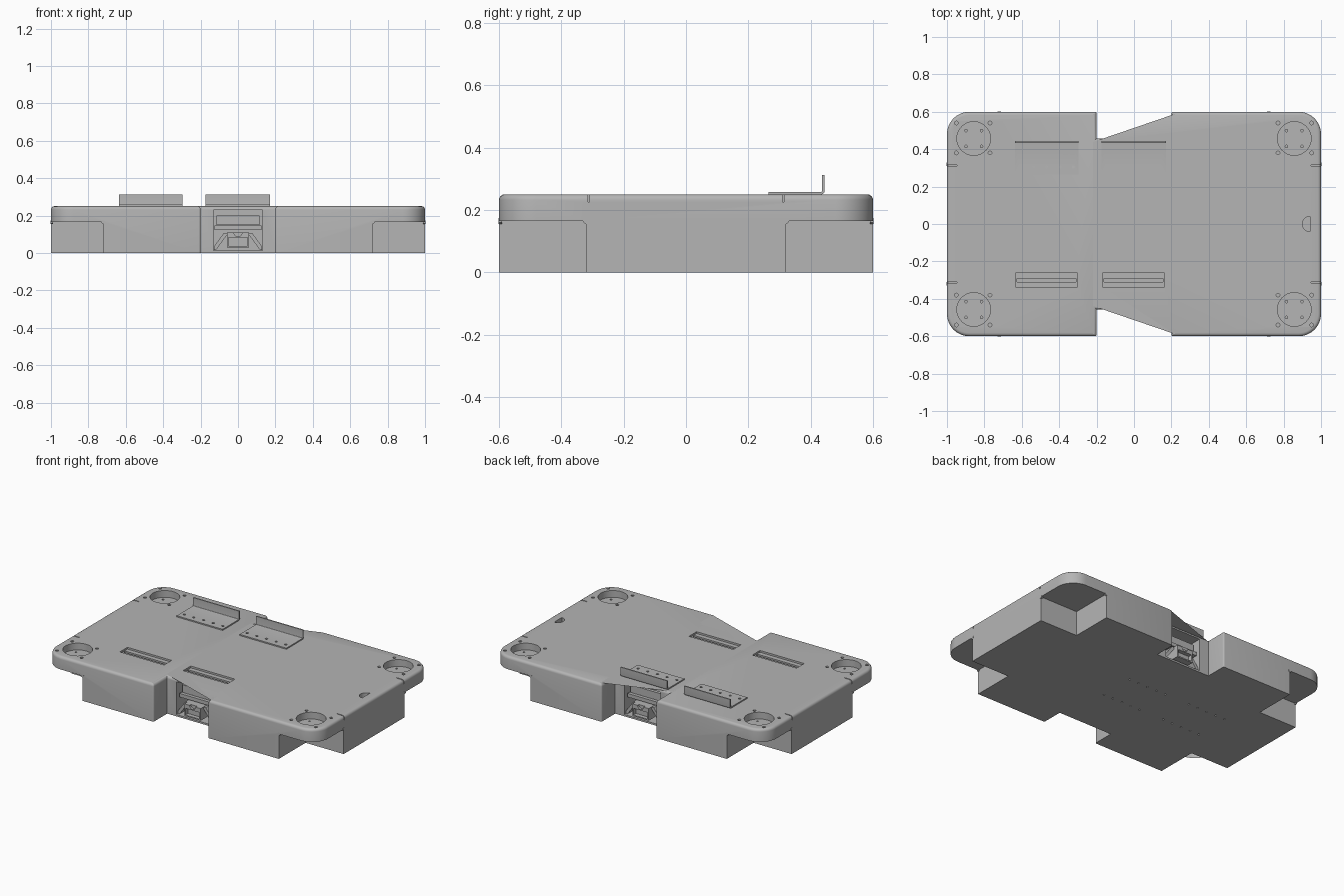
import bpy, bmesh
from math import sin, cos, pi, radians
from mathutils import Matrix, Vector

cube = bpy.data.objects.get("Cube")
if cube:
    bpy.data.objects.remove(cube, do_unlink=True)

GREY = (0.46, 0.46, 0.46, 1)
grey = bpy.data.materials.new("plain grey")
grey.use_nodes = True
grey.diffuse_color = GREY
grey.node_tree.nodes["Principled BSDF"].inputs["Base Color"].default_value = GREY


def add_box(bm, x, y, z):
    size = [b - a for a, b in (x, y, z)]
    mid = [(a + b) / 2 for a, b in (x, y, z)]
    bmesh.ops.create_cube(bm, size=1, matrix=Matrix.Translation(mid) @ Matrix.Diagonal((*size, 1)))


def add_cyl(bm, x, y, z0, z1, r, n=12):
    bmesh.ops.create_cone(bm, cap_ends=True, segments=n, radius1=r, radius2=r, depth=z1 - z0,
                          matrix=Matrix.Translation((x, y, (z0 + z1) / 2)))


def add_prism(bm, points, offset):
    """Extrude a closed loop of 3D points along an offset."""
    face = bm.faces.new([bm.verts.new(p) for p in points])
    out = bmesh.ops.extrude_face_region(bm, geom=[face])["geom"]
    top = [v for v in out if isinstance(v, bmesh.types.BMVert)]
    bmesh.ops.translate(bm, verts=top, vec=offset)
    return top


def finish(name, bm):
    bmesh.ops.recalc_face_normals(bm, faces=bm.faces)
    mesh = bpy.data.meshes.new(name)
    bm.to_mesh(mesh)
    bm.free()
    mesh.materials.append(grey)
    ob = bpy.data.objects.new(name, mesh)
    bpy.context.collection.objects.link(ob)
    return ob


def cut(ob, bm):
    """Subtract a bmesh of cutters from an object."""
    tool = finish("cutter", bm)
    tool.hide_render = True
    mod = ob.modifiers.new("cut", "BOOLEAN")
    mod.operation, mod.solver, mod.object = "DIFFERENCE", "EXACT", tool
    bpy.context.view_layer.objects.active = ob
    bpy.ops.object.modifier_apply(modifier=mod.name)
    bpy.data.objects.remove(tool, do_unlink=True)


def smooth(ob):
    bpy.ops.object.select_all(action="DESELECT")
    ob.select_set(True)
    bpy.context.view_layer.objects.active = ob
    bpy.ops.object.shade_smooth_by_angle(angle=radians(30))


def arc(cx, cy, r, a0, a1, n):
    return [(cx + r * cos(a0 + (a1 - a0) * i / n), cy + r * sin(a0 + (a1 - a0) * i / n)) for i in range(n + 1)]


SIGNS = [(sx, sy) for sx in (-1, 1) for sy in (-1, 1)]
TOP, STEP = 0.25, 0.165

# Main body: rounded rectangle with a notch in the front and back
quarter = arc(0.88, 0.48, 0.12, 0, pi / 2, 12) + arc(0.21, 0.59, 0.01, pi / 2, pi, 4) + [(0.2, 0.457)]
half = quarter + [(-x, y) for x, y in reversed(quarter)]
outline = half + [(-x, -y) for x, y in half]
bm = bmesh.new()
rim = set(add_prism(bm, [(x, y, 0) for x, y in outline], Vector((0, 0, TOP))))
edges = [e for e in bm.edges if e.verts[0] in rim and e.verts[1] in rim]
bmesh.ops.bevel(bm, geom=edges, offset=0.018, segments=4, profile=0.5, affect="EDGES")
body = finish("body", bm)

# Corner wheel spaces under the deck
bm = bmesh.new()
for sx, sy in SIGNS:
    add_box(bm, sorted((sx * 0.72, sx * 1.1)), sorted((sy * 0.32, sy * 0.7)), (-0.1, STEP))
cut(body, bm)

# Round wells, slots, handle hole, edge slits and notch pockets
bm = bmesh.new()
for sx, sy in SIGNS:
    add_cyl(bm, sx * 0.857, sy * 0.457, 0.205, 0.3, 0.09, 40)
    for dx in (-0.09, 0.09):
        for dy in (-0.08, 0.08):
            add_cyl(bm, sx * 0.86 + dx, sy * 0.46 + dy, 0.225, 0.3, 0.01)
    add_box(bm, sorted((sx * 0.945, sx * 1.1)), (sy * 0.312 - 0.003, sy * 0.312 + 0.003), (0.225, 0.3))
for x0 in (-0.63, -0.165):
    add_box(bm, (x0, x0 + 0.325), (-0.34, -0.26), (0.238, 0.3))
for x0 in (-0.61, -0.145):
    for i in range(5):
        add_cyl(bm, x0 + 0.07 * i, 0.12, -0.1, 0.02, 0.006, 8)
        add_cyl(bm, x0 + 0.07 * i, -0.12, -0.1, 0.02, 0.006, 8)
add_prism(bm, [(x, y, 0.2) for x, y in arc(0.94, 0, 0.04, pi / 2, pi * 1.5, 14)], Vector((0, 0, 0.1)))
for s in (-1, 1):
    add_box(bm, (-0.132, 0.132), sorted((s * 0.34, s * 0.5)), (0.012, 0.23))
cut(body, bm)

# Deeper details inside the wells and slots
bm = bmesh.new()
for sx, sy in SIGNS:
    for dx in (-0.042, 0.042):
        for dy in (-0.042, 0.042):
            add_cyl(bm, sx * 0.857 + dx, sy * 0.457 + dy, 0.19, 0.215, 0.007, 8)
for x0 in (-0.63, -0.165):
    add_box(bm, (x0 + 0.004, x0 + 0.321), (-0.309, -0.291), (0.21, 0.245))
cut(body, bm)
smooth(body)

# Folded brackets on the deck, with a row of holes
for name, x0, x1 in (("left_bracket", -0.635, -0.298), ("middle_bracket", -0.173, 0.17)):
    t = 0.008
    outer = arc(0.433, TOP + 0.012, 0.012, -pi / 2, 0, 5)
    inner = arc(0.433, TOP + 0.012, 0.012 - t, 0, -pi / 2, 5)
    profile = [(0.264, TOP)] + outer + [(0.445, 0.312), (0.445 - t, 0.312)] + inner + [(0.264, TOP + t)]
    bm = bmesh.new()
    add_prism(bm, [(x0, y, z) for y, z in profile], Vector((x1 - x0, 0, 0)))
    bracket = finish(name, bm)
    bm = bmesh.new()
    for i in range(5):
        add_cyl(bm, x0 + 0.027 + 0.071 * i, 0.305, 0.2, 0.3, 0.008)
    cut(bracket, bm)
    smooth(bracket)

# Fittings inside the front and back pockets
for s, side in ((-1, "front"), (1, "back")):
    def span(a, b):
        return sorted((s * a, s * b))

    bm = bmesh.new()
    add_box(bm, (-0.115, 0.115), span(0.34, 0.42), (0.15, 0.2))
    add_box(bm, (-0.125, 0.125), span(0.34, 0.435), (0.122, 0.146))
    finish(side + "_pocket_panel", bm)

    bm = bmesh.new()
    add_box(bm, (-0.06, 0.06), span(0.34, 0.477), (0.03, 0.11))
    block = finish(side + "_connector", bm)
    bm = bmesh.new()
    add_box(bm, (-0.052, 0.052), span(0.45, 0.5), (0.038, 0.082))
    add_prism(bm, [(x, s * 0.462, 0.11 + z) for x, z in arc(0, 0, 0.022, 0, -pi, 10)], Vector((0, s * 0.05, 0)))
    cut(block, bm)

    bm = bmesh.new()
    for m in (-1, 1):
        brace = [(0.128, 0.015), (0.128, 0.035), (0.075, 0.108), (0.06, 0.108), (0.06, 0.095), (0.118, 0.015)]
        add_prism(bm, [(m * x, s * 0.35, z) for x, z in brace], Vector((0, s * 0.095, 0)))
    finish(side + "_braces", bm)

# Small bend-relief screws where the deck meets the lower body
bm = bmesh.new()
for sx, sy in SIGNS:
    for pos, axis in (((sx * 0.72, sy * 0.596, STEP), "X"), ((sx * 0.996, sy * 0.32, STEP), "Y")):
        turn = Matrix.Rotation(pi / 2, 4, axis)
        bmesh.ops.create_cone(bm, cap_ends=True, segments=12, radius1=0.01, radius2=0.01, depth=0.012,
                              matrix=Matrix.Translation(pos) @ turn)
relief = finish("relief_screws", bm)
smooth(relief)
